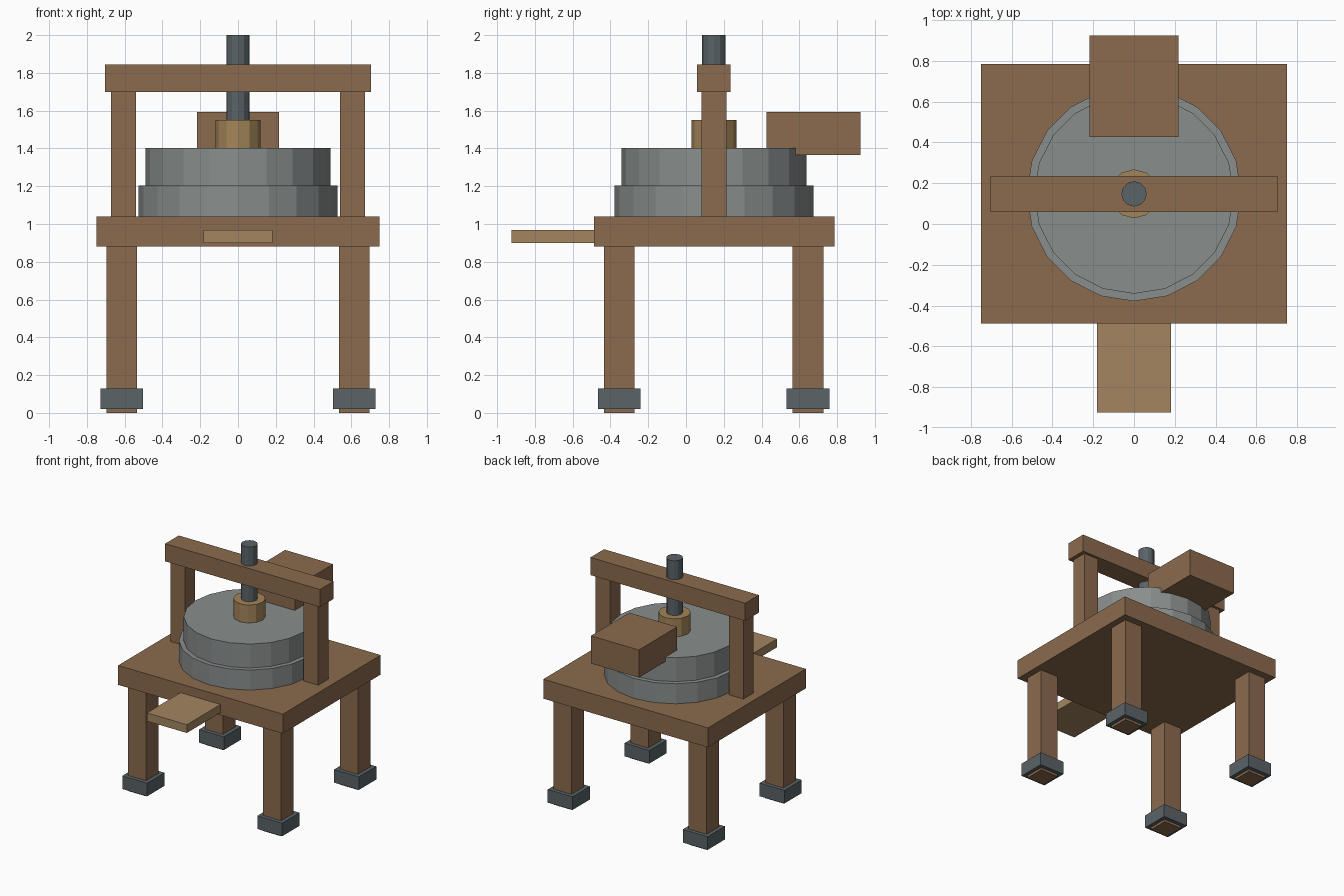
import bpy, bmesh
from mathutils import Matrix

if "Cube" in bpy.data.objects:
    bpy.data.objects.remove(bpy.data.objects["Cube"])


def material(name, rgb):
    m = bpy.data.materials.new(name)
    m.diffuse_color = (*rgb, 1)
    m.use_nodes = True
    m.node_tree.nodes["Principled BSDF"].inputs["Base Color"].default_value = m.diffuse_color
    return m


WOOD = material("wood", (0.26, 0.145, 0.075))
LIGHT_WOOD = material("light_wood", (0.37, 0.235, 0.12))
BRASS = material("brass", (0.37, 0.235, 0.10))
STONE = material("stone", (0.25, 0.27, 0.265))
IRON = material("iron", (0.10, 0.125, 0.135))


def finish(name, bm, mat):
    mesh = bpy.data.meshes.new(name)
    bm.to_mesh(mesh)
    bm.free()
    mesh.materials.append(mat)
    obj = bpy.data.objects.new(name, mesh)
    bpy.context.collection.objects.link(obj)
    return obj


def box(name, x, y, z, mat):
    """Box from (min, max) ranges on each axis."""
    bm = bmesh.new()
    bmesh.ops.create_cube(bm, size=1)
    for v in bm.verts:
        for i, (lo, hi) in enumerate((x, y, z)):
            v.co[i] = hi if v.co[i] > 0 else lo
    return finish(name, bm, mat)


def cylinder(name, radius, z, sides, mat, y=0.148):
    bm = bmesh.new()
    place = Matrix.Translation((0, y, (z[0] + z[1]) / 2))
    bmesh.ops.create_cone(bm, cap_ends=True, segments=sides, radius1=radius,
                          radius2=radius, depth=z[1] - z[0], matrix=place)
    return finish(name, bm, mat)


def around(c, size):
    return (c - size / 2, c + size / 2)


# Table and the flour chute at the front
box("table_top", (-0.75, 0.75), (-0.488, 0.785), (0.88, 1.04), WOOD)
box("flour_chute", (-0.182, 0.182), (-0.925, -0.43), (0.90, 0.968), LIGHT_WOOD)

# Legs with iron shoes
for side, x in (("left", -0.615), ("right", 0.615)):
    for end, y in (("front", -0.353), ("back", 0.646)):
        box(f"{end}_{side}_leg", around(x, 0.163), around(y, 0.163), (0, 0.88), WOOD)
        box(f"{end}_{side}_shoe", around(x, 0.226), around(y, 0.226), (0.02, 0.128), IRON)

# Millstones, hub and spindle
cylinder("lower_millstone", 0.527, (1.04, 1.205), 20, STONE)
cylinder("upper_millstone", 0.49, (1.205, 1.402), 20, STONE)
cylinder("hub", 0.12, (1.402, 1.55), 12, BRASS)
cylinder("spindle", 0.062, (1.30, 2.0), 12, IRON)

# Frame holding the spindle
for side, s in (("left", -1), ("right", 1)):
    box(f"{side}_post", around(s * 0.607, 0.133), around(0.148, 0.133), (1.04, 1.70), WOOD)
box("cross_beam", (-0.705, 0.705), around(0.148, 0.177), (1.70, 1.845), WOOD)

# Grain box behind the frame
box("grain_box", (-0.218, 0.218), (0.427, 0.925), (1.365, 1.593), WOOD)
